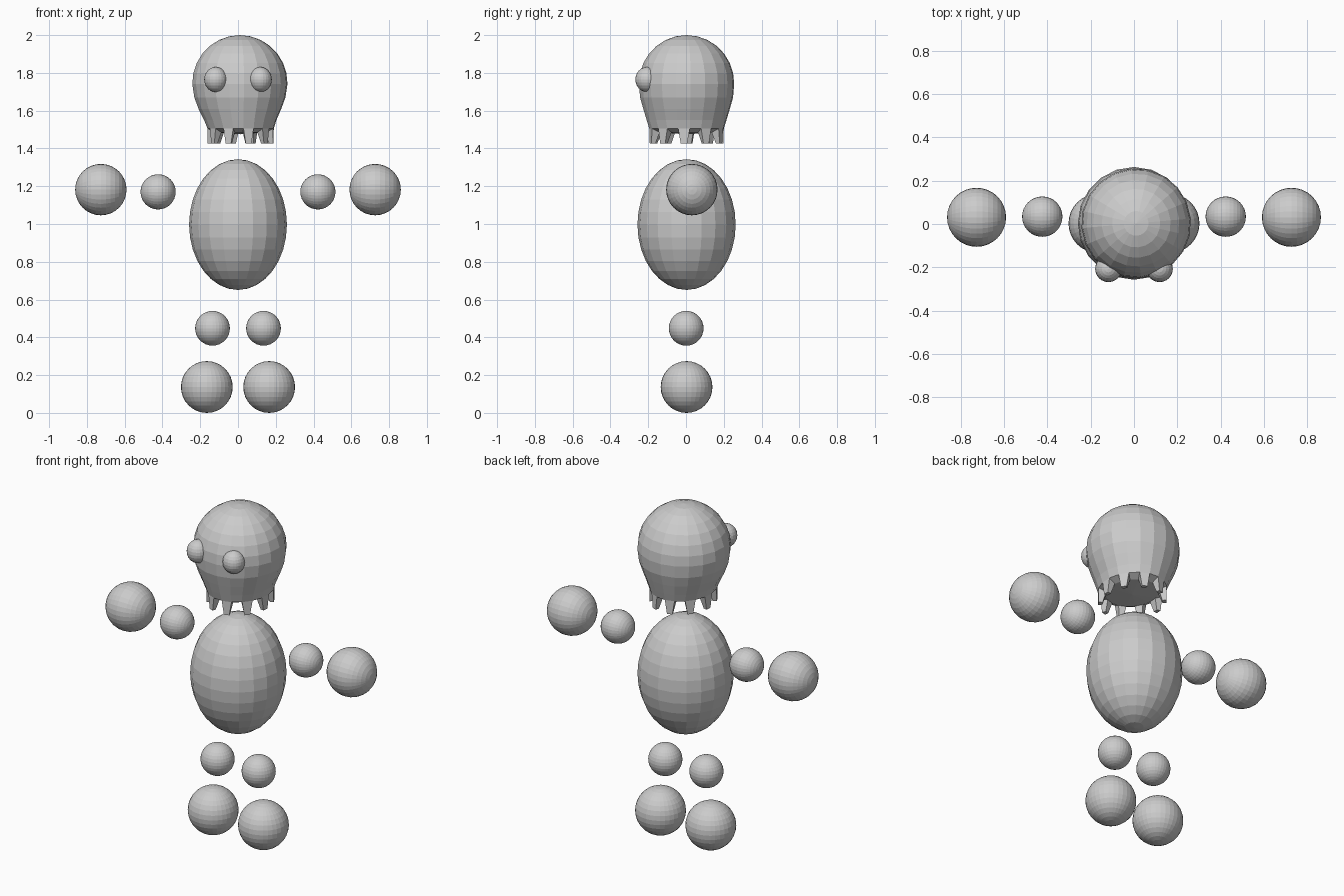
import bpy, bmesh, math
from mathutils import Vector

if "Cube" in bpy.data.objects:
    bpy.data.objects.remove(bpy.data.objects["Cube"])

SEG = 20


def ball(name, loc, scale, seg=32, rings=16, rot=(0, 0, 0)):
    bpy.ops.mesh.primitive_uv_sphere_add(segments=seg, ring_count=rings,
                                         radius=1, location=loc, rotation=rot)
    ob = bpy.context.object
    ob.name = name
    ob.scale = scale
    return ob


# torso
ball("torso", (0, 0.003, 0.997), (0.259, 0.26, 0.346), SEG, 16)

# paired limbs and eyes
for side, s in (("left", 1), ("right", -1)):
    turn = (0, s * math.pi / 2, 0)
    ball(side + "_arm", (s * 0.423, 0.034, 1.17), (0.093,) * 3, rot=turn)
    ball(side + "_hand", (s * 0.726, 0.031, 1.182), (0.136,) * 3, rot=turn)
    ball(side + "_leg", (s * 0.135, 0.001, 0.448), (0.092,) * 3)
    ball(side + "_foot", (s * 0.165, 0.003, 0.137), (0.137,) * 3)
    ball(side + "_eye", (s * 0.118, -0.207, 1.765), (0.061, 0.061, 0.066), 24, 12)

# head profile: height, x radius, y radius, x offset
profile = []
for i in range(1, 8):
    a = math.radians(i * 13)
    r = 0.253 * math.sin(a)
    profile.append((1.745 + 0.255 * math.cos(a), r, r, 0.01))
profile += [(1.67, 0.242, 0.247, 0.01), (1.61, 0.220, 0.230, 0.01),
            (1.55, 0.192, 0.212, 0.012), (1.505, 0.176, 0.198, 0.014),
            (1.485, 0.135, 0.155, 0.014)]

bm = bmesh.new()
rings = []
for z, rx, ry, ox in profile:
    ring = []
    for k in range(SEG):
        a = math.radians(-85 + k * 360 / SEG)
        ring.append(bm.verts.new((ox + rx * math.cos(a), 0.003 + ry * math.sin(a), z)))
    rings.append(ring)
top = bm.verts.new((0.01, 0.003, 2.0))
base = bm.verts.new((0.014, 0.003, 1.475))
under = []
for k in range(SEG):
    n = (k + 1) % SEG
    bm.faces.new((top, rings[0][k], rings[0][n]))
    bm.faces.new((base, rings[-1][n], rings[-1][k]))
    for i, (u, v) in enumerate(zip(rings, rings[1:])):
        f = bm.faces.new((u[k], v[k], v[n], u[n]))
        if i == len(rings) - 2 and k % 2 == 0:
            under.append(f)

# fringe of teeth pulled down from every other rim face
for f in bmesh.ops.extrude_discrete_faces(bm, faces=under)["faces"]:
    c = f.calc_center_median()
    for v in f.verts:
        v.co = c + (v.co - c) * 0.55
        v.co.x += (c.x - 0.014) * 0.06
        v.co.y += (c.y - 0.003) * 0.06
        v.co.z = 1.425
bmesh.ops.recalc_face_normals(bm, faces=bm.faces[:])
mesh = bpy.data.meshes.new("head")
bm.to_mesh(mesh)
bm.free()
bpy.context.collection.objects.link(bpy.data.objects.new("head", mesh))
